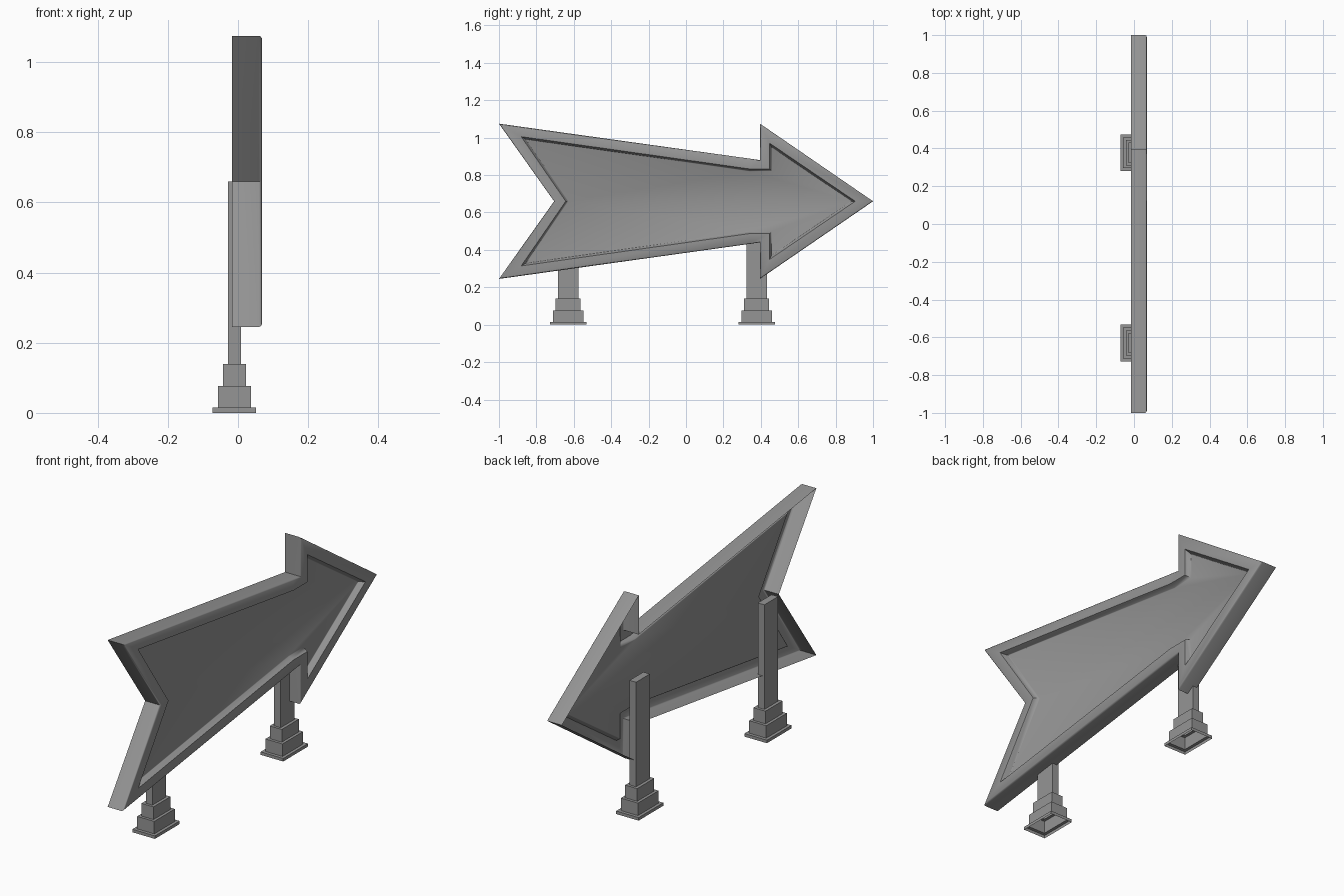
import bpy, bmesh, math
from mathutils import Vector

cube = bpy.data.objects.get("Cube")
if cube:
    bpy.data.objects.remove(cube, do_unlink=True)

grey = bpy.data.materials.new("grey_paint")
grey.use_nodes = True
colour = (0.3, 0.3, 0.3, 1)
grey.diffuse_color = colour
grey.node_tree.nodes["Principled BSDF"].inputs["Base Color"].default_value = colour


def loft(name, rings):
    """Skin a list of matching rings, open at the start and capped at the end."""
    bm = bmesh.new()
    loops = [[bm.verts.new(p) for p in ring] for ring in rings]
    for a, b in zip(loops, loops[1:]):
        for i in range(len(a)):
            j = (i + 1) % len(a)
            bm.faces.new((a[i], a[j], b[j], b[i]))
    bm.faces.new(loops[-1])
    mesh = bpy.data.meshes.new(name)
    bm.to_mesh(mesh)
    bm.free()
    obj = bpy.data.objects.new(name, mesh)
    bpy.context.collection.objects.link(obj)
    mesh.materials.append(grey)
    bpy.ops.object.select_all(action="DESELECT")
    obj.select_set(True)
    bpy.context.view_layer.objects.active = obj
    bpy.ops.object.shade_smooth_by_angle(angle=math.radians(48))
    return obj


MID = 0.66  # height of the arrow's axis


def mirrored(half):
    """Complete an arrow outline from its upper half, tip to tail notch."""
    full = half + [(y, -h) for y, h in reversed(half[1:-1])]
    return [Vector((0, y, MID + h)) for y, h in full]


# Arrow sign: hollow pressed shell with a raised rim and sunken panel
outer = mirrored([(1, 0), (0.395, 0.415), (0.395, 0.22), (0.34, 0.228),
                  (-1, 0.415), (-0.705, 0)])
inner = mirrored([(0.9, 0), (0.45, 0.305), (0.45, 0.17), (0.34, 0.17),
                  (-0.875, 0.342), (-0.64, 0)])


def sign_ring(blend, x):
    return [o.lerp(i, blend) + Vector((x, 0, 0)) for o, i in zip(outer, inner)]


loft("arrow_sign", [sign_ring(b, x) for b, x in (
    (0, -0.017), (0, 0.06), (0.03, 0.065), (0.1, 0.068),
    (0.95, 0.068), (1.0, 0.063), (1.12, 0.042), (1.18, 0.04))])


# Posts: square-shouldered stepped foot rising into a flat upright
def post_ring(y, half_x, half_y, z):
    return [(-0.01 + sx * half_x, y + sy * half_y, z)
            for sx, sy in ((-1, -1), (1, -1), (1, 1), (-1, 1))]


STEPS = ((0.062, 0.097, 0.015), (0.047, 0.081, 0.077),
         (0.033, 0.067, 0.14), (0.018, 0.054, MID))
for name, y in (("tail_post", -0.63), ("head_post", 0.378)):
    rings, z = [], 0
    for half_x, half_y, top in STEPS:
        rings += [post_ring(y, half_x, half_y, z), post_ring(y, half_x, half_y, top)]
        z = top
    loft(name, rings)
